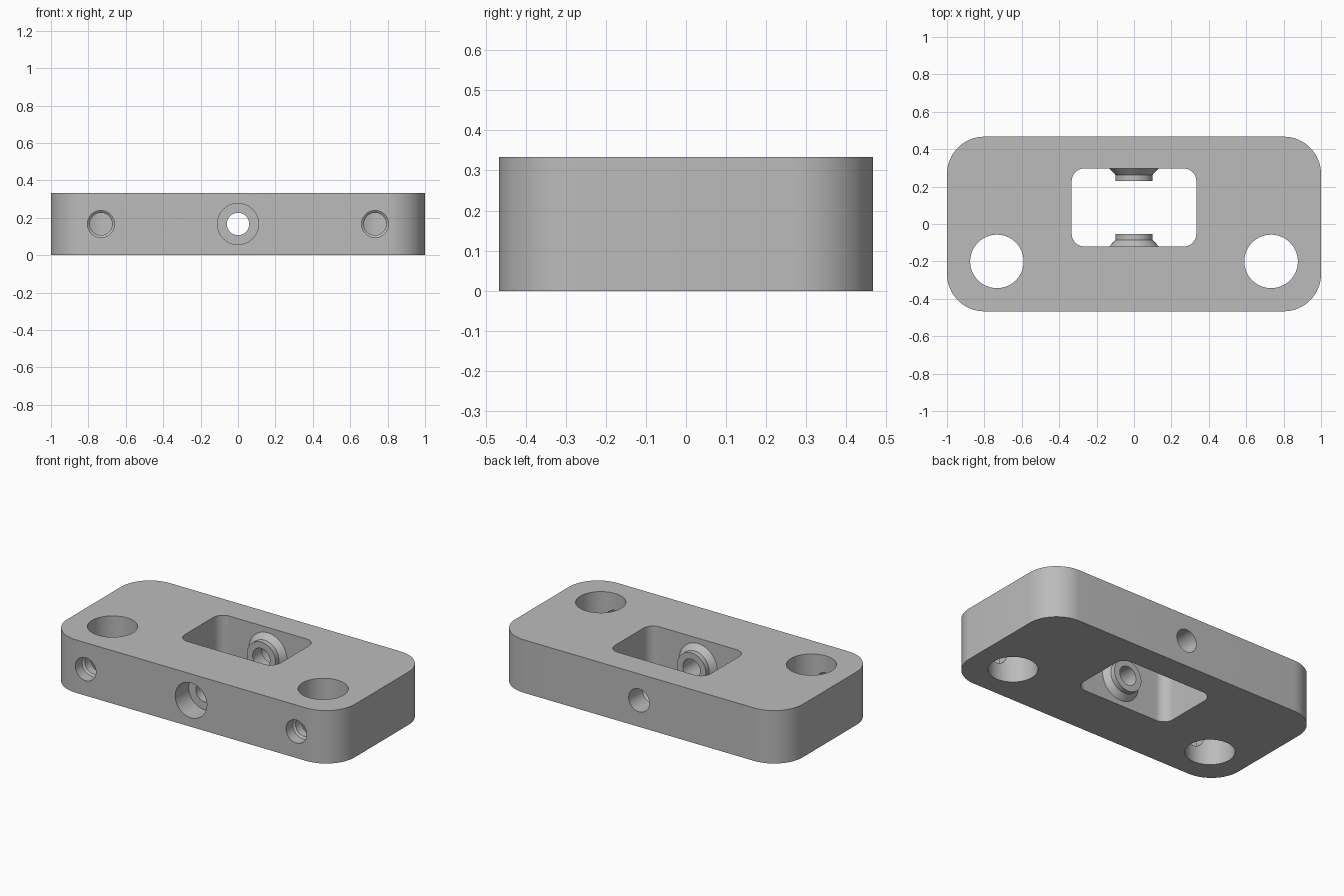
import bpy, bmesh
from math import sin, cos, pi, radians

cube = bpy.data.objects.get("Cube")
if cube:
    bpy.data.objects.remove(cube, do_unlink=True)

HEIGHT = 0.333
MID = HEIGHT / 2

steel = bpy.data.materials.new("plain grey")
steel.use_nodes = True
grey = (0.5, 0.5, 0.5, 1)
steel.diffuse_color = grey
steel.node_tree.nodes["Principled BSDF"].inputs["Base Color"].default_value = grey


def loft(name, rings):
    """Closed solid skinned through rings of equal length."""
    bm = bmesh.new()
    loops = [[bm.verts.new(p) for p in ring] for ring in rings]
    n = len(loops[0])
    for a, b in zip(loops, loops[1:]):
        for i in range(n):
            j = (i + 1) % n
            bm.faces.new((a[i], a[j], b[j], b[i]))
    bm.faces.new(loops[0])
    bm.faces.new(loops[-1])
    bmesh.ops.recalc_face_normals(bm, faces=bm.faces)
    mesh = bpy.data.meshes.new(name)
    bm.to_mesh(mesh)
    bm.free()
    mesh.materials.append(steel)
    obj = bpy.data.objects.new(name, mesh)
    bpy.context.collection.objects.link(obj)
    return obj


def rounded_block(name, x, y0, y1, radius, z0, z1, steps=16):
    """Upright block with rounded vertical edges, half width x."""
    outline = []
    corners = [(x, y1), (-x, y1), (-x, y0), (x, y0)]
    for k, (cx, cy) in enumerate(corners):
        cx -= radius if cx > 0 else -radius
        cy += -radius if k < 2 else radius
        for i in range(steps + 1):
            a = (k + i / steps) * pi / 2
            outline.append((cx + radius * cos(a), cy + radius * sin(a)))
    return loft(name, [[(px, py, z) for px, py in outline] for z in (z0, z1)])


def turned(name, x, profile, n=64):
    """Turned solid along y from (y, radius) pairs."""
    return loft(name, [[(x + r * cos(2 * pi * i / n), y, MID + r * sin(2 * pi * i / n))
                        for i in range(n)] for y, r in profile])


def combine(body, tool, operation):
    tool.hide_render = True
    mod = body.modifiers.new(operation, "BOOLEAN")
    mod.operation = operation
    mod.solver = "EXACT"
    mod.object = tool
    bpy.context.view_layer.objects.active = body
    bpy.ops.object.modifier_apply(modifier=mod.name)
    bpy.data.objects.remove(tool, do_unlink=True)


# Rounded plate with a rectangular window
plate = rounded_block("mounting_block", 1.0, -0.467, 0.467, 0.2, 0, HEIGHT)
combine(plate, rounded_block("window_cutter", 0.333, -0.12, 0.297, 0.067, -0.1, 0.5), "DIFFERENCE")

# Facing bosses inside the window: flared base and short collar
for wall, d in ((-0.12, 1), (0.297, -1)):
    boss = turned("boss", 0, [(wall - 0.05 * d, 0.133), (wall, 0.133), (wall + 0.034 * d, 0.1),
                              (wall + 0.066 * d, 0.1)])
    combine(plate, boss, "UNION")

# Stepped central bore running front to back
bore = turned("bore_cutter", 0, [(-0.6, 0.11), (-0.333, 0.11), (-0.333, 0.06),
                                 (0.32, 0.06), (0.333, 0.072), (0.6, 0.072)])
combine(plate, bore, "DIFFERENCE")

# Vertical bolt holes and the front screw holes that meet them
for side in (-1, 1):
    x, y = 0.733 * side, -0.2
    bolt = loft("bolt_cutter", [[(x + 0.143 * cos(2 * pi * i / 64), y + 0.143 * sin(2 * pi * i / 64), z)
                                 for i in range(64)] for z in (-0.1, 0.5)])
    combine(plate, bolt, "DIFFERENCE")
    screw = turned("screw_cutter", x, [(-0.6, 0.072), (-0.4, 0.072), (-0.39, 0.06), (-0.25, 0.06)])
    combine(plate, screw, "DIFFERENCE")

# Smooth curved walls, crisp rims
bpy.ops.object.select_all(action="DESELECT")
plate.select_set(True)
bpy.context.view_layer.objects.active = plate
bpy.ops.object.shade_smooth_by_angle(angle=radians(25))
